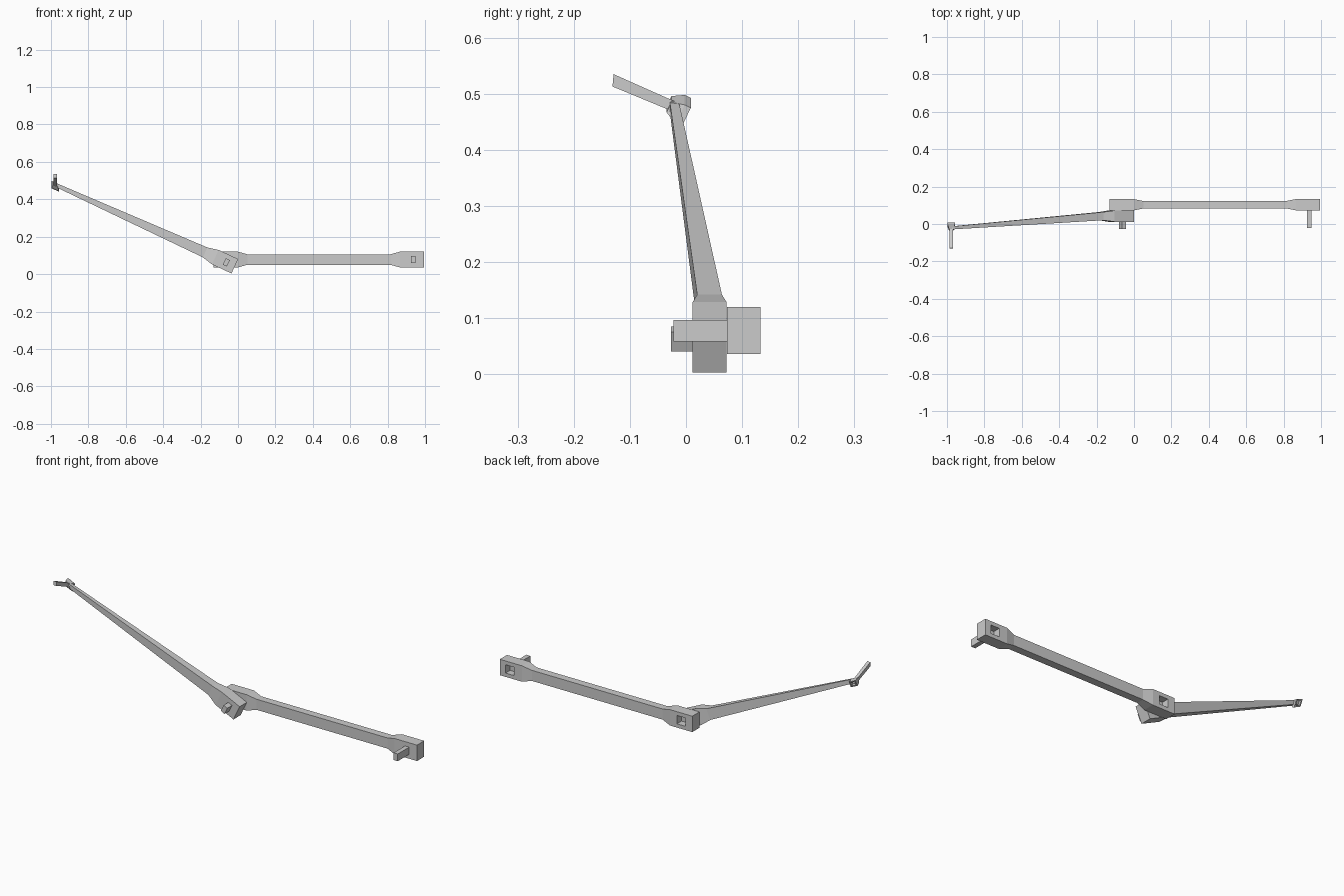
import bpy, bmesh, math
from mathutils import Vector as V

if "Cube" in bpy.data.objects:
    bpy.data.objects.remove(bpy.data.objects["Cube"])


def loft(name, rings):
    """Solid through rectangular rings: (centre, half vector a, half vector b)."""
    bm = bmesh.new()
    loops = []
    for c, a, b in rings:
        c, a, b = V(c), V(a), V(b)
        loops.append([bm.verts.new(p) for p in (c - a - b, c + a - b, c + a + b, c - a + b)])
    for p, q in zip(loops, loops[1:]):
        for i in range(4):
            j = (i + 1) % 4
            bm.faces.new((p[i], p[j], q[j], q[i]))
    bm.faces.new(loops[0][::-1])
    bm.faces.new(loops[-1])
    bmesh.ops.recalc_face_normals(bm, faces=bm.faces[:])
    me = bpy.data.meshes.new(name)
    bm.to_mesh(me)
    bm.free()
    ob = bpy.data.objects.new(name, me)
    bpy.context.collection.objects.link(ob)
    return ob


def socket(ob, name, start, end, a, b):
    """Cut a rectangular peg socket into ob."""
    cut = loft(name, [(start, a, b), (end, a, b)])
    cut.hide_render = True
    cut.hide_set(True)
    m = ob.modifiers.new("socket", 'BOOLEAN')
    m.object = cut
    m.operation = 'DIFFERENCE'
    m.solver = 'EXACT'


# Lower link: straight beam with a thicker block at each end
profile = [(-.13, .03, .042), (0, .03, .042), (.05, .02, .028),
           (.815, .02, .028), (.865, .03, .042), (.995, .03, .042)]
lower = loft("lower_link", [((x, .103, .078), (0, hy, 0), (0, 0, hz)) for x, hy, hz in profile])
for i, x in enumerate((-.065, .937)):
    socket(lower, f"lower_socket_cutter_{i}", (x, .095, .078), (x, .15, .078),
           (.025, 0, 0), (0, 0, .022))
loft("lower_link_peg", [((.937, y, .078), (.012, 0, 0), (0, 0, .019)) for y in (-.022, .08)])

# Upper link: tilted beam narrowing to the tip
t = math.radians(25)
u = V((-math.cos(t), 0, math.sin(t)))
w = V((math.sin(t), 0, math.cos(t)))
base = V((-.017, .042, .042))
tip = V((-.977, -.021, .478))
loft("upper_link", [(base, (0, .03, 0), w * .0425),
                    (base + u * .115, (0, .03, 0), w * .0425),
                    (base + u * .175, (0, .022, 0), w * .029),
                    (tip, (0, .008, 0), w * .010)])
p = base + u * .05
loft("upper_link_peg", [((p.x, y, p.z), u * .012, w * .019) for y in (-.027, .03)])

# Tip: small flared block with a socket behind and a peg in front
f = V((0, -.9, .43))
v = V((0, .43, .9))
c = tip + V((0, -.002, 0))
block = loft("tip_block", [(c - f * .026, u * .021, v * .019),
                           (c - f * .014, u * .021, v * .019),
                           (c + f * .008, u * .013, v * .010)])
socket(block, "tip_socket_cutter", c - f * .012, c - f * .04, u * .013, v * .011)
loft("tip_peg", [(c, (.008, 0, 0), v * .009),
                 (V((-.978, -.13, .524)), (.009, 0, 0), (0, .001, .011))])
